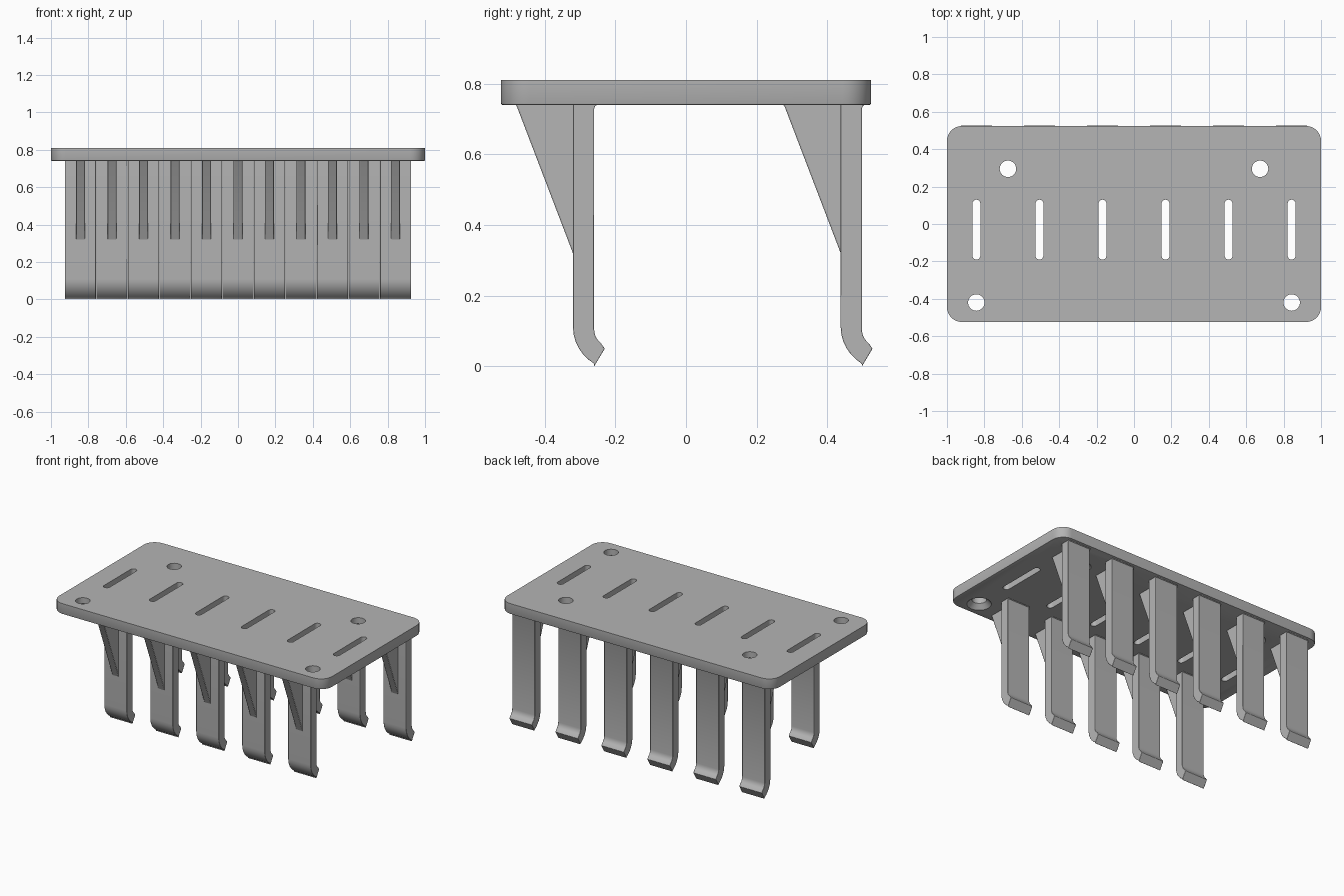
import bpy, bmesh, math
from mathutils import Matrix, Vector

cube = bpy.data.objects.get("Cube")
if cube:
    bpy.data.objects.remove(cube, do_unlink=True)

grey = bpy.data.materials.new("plain grey")
grey.use_nodes = True
COLOUR = (0.46, 0.46, 0.46, 1)
grey.diffuse_color = COLOUR
grey.node_tree.nodes["Principled BSDF"].inputs["Base Color"].default_value = COLOUR

PITCH = 0.337
TOP, UNDER = 0.81, 0.74


def finish(name, bm):
    """Turn a bmesh into a linked grey object."""
    bmesh.ops.recalc_face_normals(bm, faces=bm.faces)
    mesh = bpy.data.meshes.new(name)
    bm.to_mesh(mesh)
    bm.free()
    mesh.materials.append(grey)
    obj = bpy.data.objects.new(name, mesh)
    bpy.context.collection.objects.link(obj)
    return obj


def extrude(bm, points, shift):
    """Extrude a closed outline along the shift vector."""
    face = bm.faces.new([bm.verts.new(p) for p in points])
    new = bmesh.ops.extrude_face_region(bm, geom=[face])["geom"]
    bmesh.ops.translate(bm, vec=shift, verts=[v for v in new if isinstance(v, bmesh.types.BMVert)])


def rounded_outline(cx, cy, hx, hy, r, z, steps=8):
    """Rounded rectangle in plan."""
    pts = []
    for q, (sx, sy) in enumerate(((1, 1), (-1, 1), (-1, -1), (1, -1))):
        for i in range(steps + 1):
            a = math.pi / 2 * (q + i / steps)
            pts.append((cx + sx * (hx - r) + r * math.cos(a),
                        cy + sy * (hy - r) + r * math.sin(a), z))
    return pts


def bevel(obj, width, segments=2):
    mod = obj.modifiers.new("soft edges", "BEVEL")
    mod.width = width
    mod.segments = segments
    mod.limit_method = "ANGLE"
    mod.angle_limit = math.radians(40)


def shade(obj):
    bpy.ops.object.select_all(action="DESELECT")
    obj.select_set(True)
    bpy.context.view_layer.objects.active = obj
    bpy.ops.object.shade_smooth_by_angle(angle=math.radians(30))


# Plate with rounded corners and a softened lower rim
bm = bmesh.new()
extrude(bm, rounded_outline(0, 0, 1, 0.524, 0.08, UNDER), (0, 0, TOP - UNDER))
rim = [e for e in bm.edges if all(v.co.z < UNDER + 0.01 for v in e.verts)]
bmesh.ops.bevel(bm, geom=rim, offset=0.005, segments=2, profile=0.5, affect="EDGES")
plate = finish("top_plate", bm)

# Cutters: six slots and four screw holes countersunk from below
bm = bmesh.new()
for i in range(6):
    outline = rounded_outline((i - 2.5) * PITCH, -0.03, 0.021, 0.16, 0.0209, UNDER - 0.05)
    extrude(bm, outline, (0, 0, 0.2))
for x, y in ((0.674, 0.295), (0.843, -0.42)):
    for side in (-1, 1):
        rings = []
        for r, z in ((0.073, UNDER - 0.02), (0.073, UNDER), (0.044, UNDER + 0.03), (0.044, TOP + 0.05)):
            rings.append([bm.verts.new((side * x + r * math.cos(a), y + r * math.sin(a), z))
                          for a in (math.tau * k / 32 for k in range(32))])
        for low, high in zip(rings, rings[1:]):
            for k in range(32):
                n = (k + 1) % 32
                bm.faces.new((low[k], low[n], high[n], high[k]))
        bm.faces.new(rings[0])
        bm.faces.new(rings[-1])
cutter = finish("hole_cutter", bm)
cutter.hide_render = True
cut = plate.modifiers.new("holes", "BOOLEAN")
cut.operation = "DIFFERENCE"
cut.solver = "EXACT"
cut.object = cutter
bpy.context.view_layer.update()
graph = bpy.context.evaluated_depsgraph_get()
plate_mesh = bpy.data.meshes.new_from_object(plate.evaluated_get(graph))
plate.modifiers.clear()
plate.data = plate_mesh
bpy.data.objects.remove(cutter, do_unlink=True)
shade(plate)


def hook_profile():
    """Side outline of a hook: y from its front face, z up."""
    pts = [(0, UNDER + 0.01), (0, 0.11)]
    for i in range(1, 7):      # outer bend
        a = math.radians(55 * i / 6)
        pts.append((0.14 * (1 - math.cos(a)), 0.11 - 0.125 * math.sin(a)))
    pts += [(0.06, 0.0), (0.09, 0.05)]
    for i in range(5, -1, -1):  # inner bend
        a = math.radians(52 * i / 5)
        pts.append((0.06 + 0.05 * (1 - math.cos(a)), 0.105 - 0.05 * math.sin(a)))
    pts += [(0.06, UNDER - 0.01), (0.063, UNDER - 0.003), (0.068, UNDER), (0.068, UNDER + 0.01)]
    return pts


def make_hook(name, x, y):
    bm = bmesh.new()
    extrude(bm, [(x - 0.083, y + py, pz) for py, pz in hook_profile()], (0.166, 0, 0))
    hook = finish(name, bm)
    bevel(hook, 0.006)
    shade(hook)


def make_gusset(name, x, y):
    bm = bmesh.new()
    side = ((-0.165, UNDER + 0.004), (-0.159, UNDER - 0.004), (0, 0.32), (0.01, 0.30), (0.01, UNDER + 0.004))
    extrude(bm, [(x - 0.024, y + py, pz) for py, pz in side], (0.048, 0, 0))
    gusset = finish(name, bm)
    bevel(gusset, 0.004)
    shade(gusset)


# Front row of five hooks, back row of six, each with a gusset
for row, count, y in (("front", 5, -0.32), ("back", 6, 0.438)):
    for i in range(count):
        x = (i - (count - 1) / 2) * PITCH
        make_hook(f"{row}_hook_{i + 1}", x, y)
        make_gusset(f"{row}_gusset_{i + 1}", x, y)
